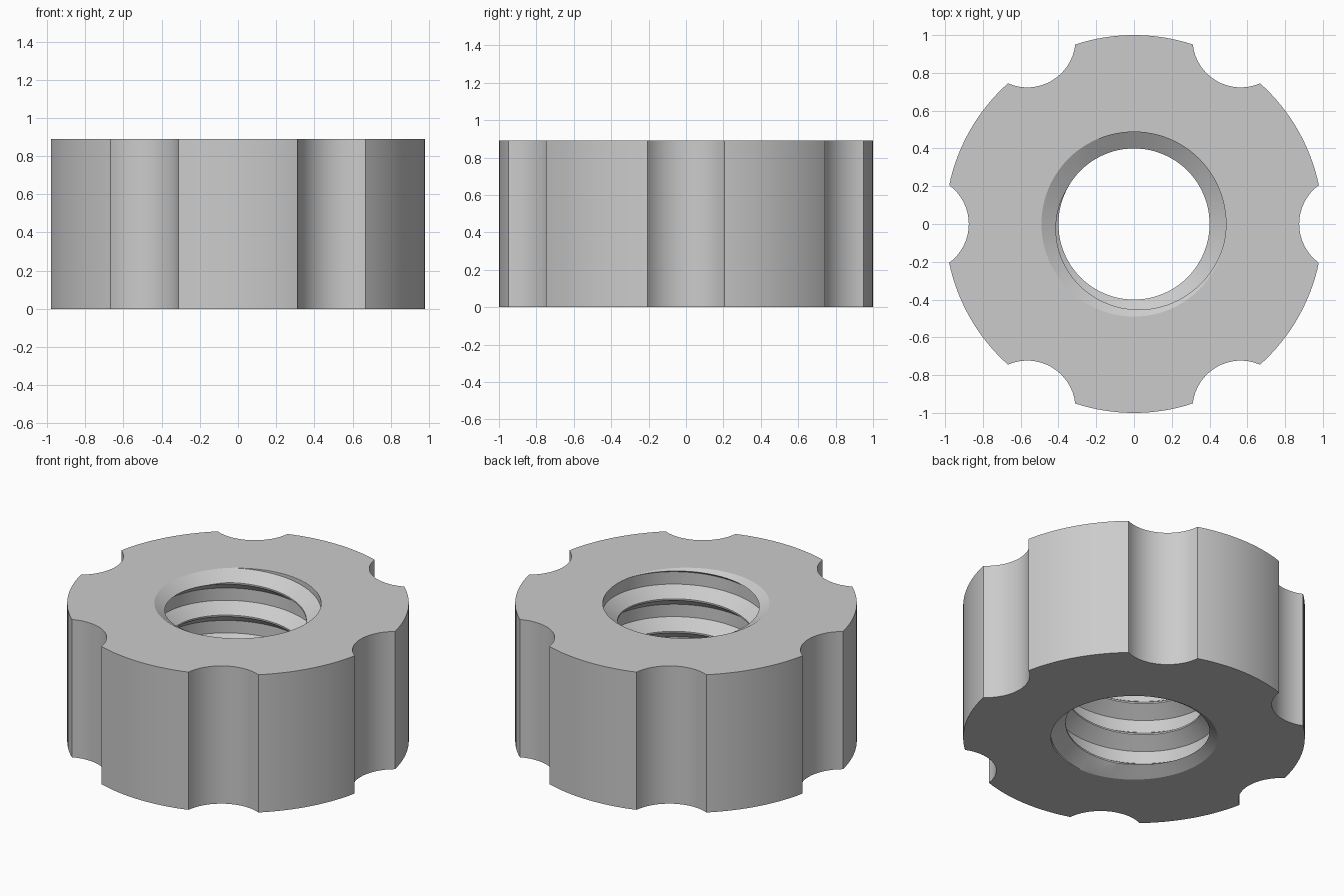
import bpy, bmesh
from math import cos, sin, pi, radians, atan2

if "Cube" in bpy.data.objects:
    bpy.data.objects.remove(bpy.data.objects["Cube"])

HEIGHT = 0.89
CREST, ROOT = 0.40, 0.487      # thread radii
PITCH = 0.21
RIM = 0.49                     # radius of the chamfer at the faces
SLOPE = 0.58                   # chamfer rise over run
GREY = (0.6, 0.6, 0.6, 1)

steel = bpy.data.materials.new("plain grey steel")
steel.use_nodes = True
steel.diffuse_color = GREY
steel.node_tree.nodes["Principled BSDF"].inputs["Base Color"].default_value = GREY


def finish(bm, name):
    bm.normal_update()
    bmesh.ops.recalc_face_normals(bm, faces=bm.faces)
    if bm.calc_volume(signed=True) < 0:
        bmesh.ops.reverse_faces(bm, faces=bm.faces)
    mesh = bpy.data.meshes.new(name)
    bm.to_mesh(mesh)
    bm.free()
    mesh.materials.append(steel)
    ob = bpy.data.objects.new(name, mesh)
    bpy.context.collection.objects.link(ob)
    return ob


def scalloped_body():
    # Round outline with six concave finger notches, extruded upward
    centre, radius, half = 1.13, 0.2555, 0.205
    edge = atan2(half, 0.978)
    sweep = atan2(half, centre - 0.978)
    steps = 16
    outline = []
    for k in range(6):
        turn = k * pi / 3
        for i in range(steps):
            a = sweep * (2 * i / steps - 1)
            x, y = centre - radius * cos(a), radius * sin(a)
            outline.append((x * cos(turn) - y * sin(turn), x * sin(turn) + y * cos(turn)))
        for i in range(steps):
            a = turn + edge + (pi / 3 - 2 * edge) * i / steps
            outline.append((cos(a), sin(a)))
    bm = bmesh.new()
    face = bm.faces.new([bm.verts.new((x, y, 0)) for x, y in outline])
    top = bmesh.ops.extrude_face_region(bm, geom=[face])["geom"]
    bmesh.ops.translate(bm, vec=(0, 0, HEIGHT),
                        verts=[v for v in top if isinstance(v, bmesh.types.BMVert)])
    return finish(bm, "notched_nut")


def thread_cutter():
    # Threaded rod: a tooth profile swept along a right-handed helix
    n, turns = 96, 7
    profile = [(CREST, 0), (CREST, 0.01), (ROOT, 0.065), (ROOT, 0.145), (CREST, PITCH)]
    bm = bmesh.new()
    columns = []
    for i in range(n * turns + 1):
        a = 2 * pi * i / n
        z = 0.75 - 5 * PITCH + PITCH * i / n
        columns.append([bm.verts.new((r * cos(a), r * sin(a), z + dz)) for r, dz in profile])
    for c, d in zip(columns, columns[1:]):
        for j in range(len(profile) - 1):
            bm.faces.new((c[j], d[j], d[j + 1], c[j + 1]))
    bmesh.ops.remove_doubles(bm, verts=bm.verts, dist=0.0005)
    # Close both ends with a fan to the axis
    low, high = bm.verts.new((0, 0, -1)), bm.verts.new((0, 0, 2))
    for e in [e for e in bm.edges if e.is_boundary]:
        tip = low if e.verts[0].co.z < HEIGHT / 2 else high
        bm.faces.new((e.verts[0], e.verts[1], tip))
    return finish(bm, "thread_cutter")


def chamfer_cutter(z, direction):
    # Countersink cone
    bm = bmesh.new()
    inside, outside = 0.12, 0.05
    geom = bmesh.ops.create_cone(bm, cap_ends=True, segments=96, radius1=RIM - inside,
                                 radius2=RIM + outside, depth=1)
    for v in geom["verts"]:
        v.co.z = z + direction * SLOPE * (outside if v.co.z > 0 else -inside)
    return finish(bm, "chamfer_cutter")


nut = scalloped_body()
for cutter in (thread_cutter(), chamfer_cutter(HEIGHT, 1), chamfer_cutter(0, -1)):
    cutter.hide_render = True
    bpy.ops.object.select_all(action="DESELECT")
    nut.select_set(True)
    bpy.context.view_layer.objects.active = nut
    mod = nut.modifiers.new("cut", "BOOLEAN")
    mod.operation, mod.solver, mod.object = "DIFFERENCE", "EXACT", cutter
    bpy.ops.object.modifier_apply(modifier=mod.name)
    bpy.data.objects.remove(cutter)

bpy.ops.object.shade_smooth_by_angle(angle=radians(25))
